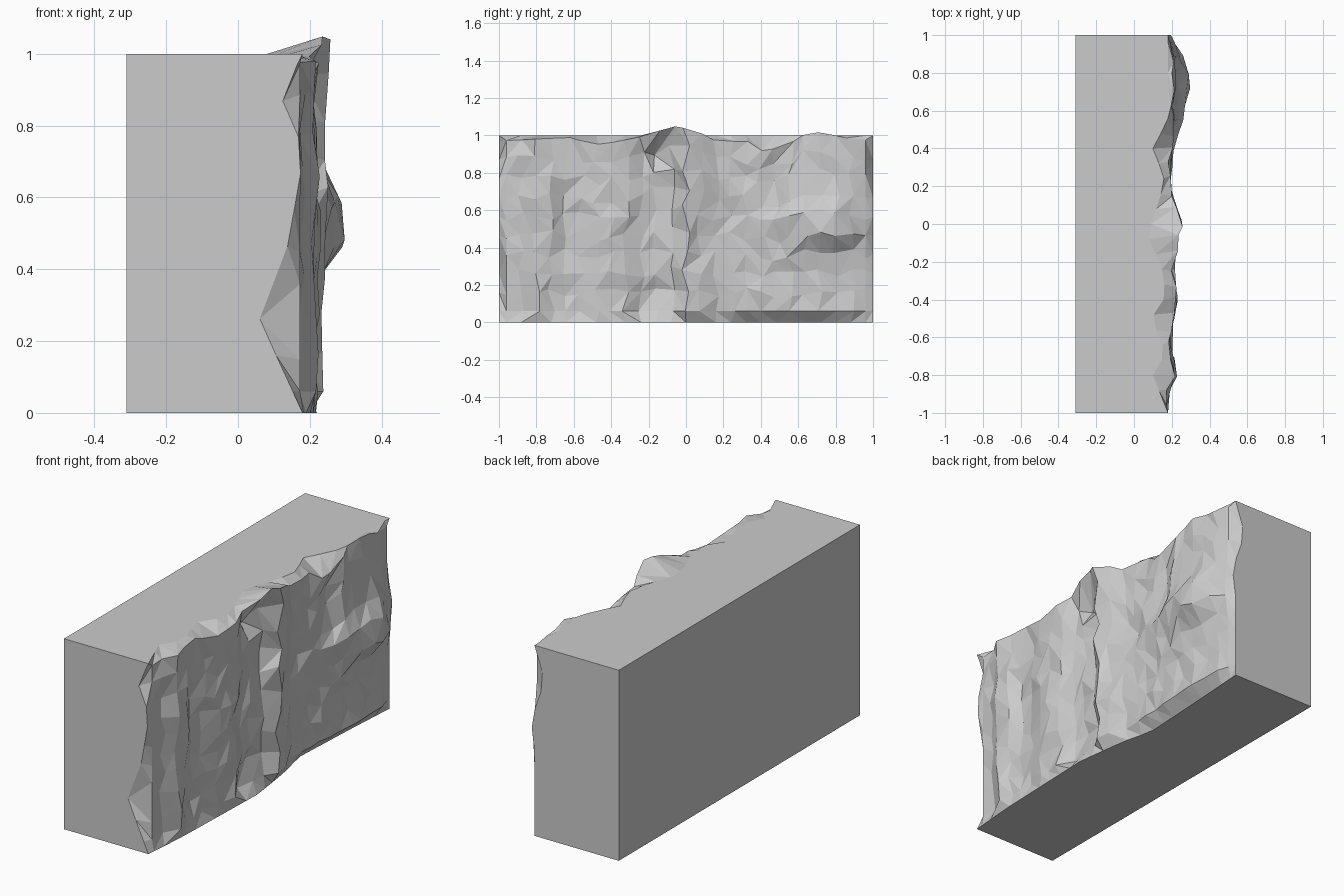
import bpy
import bmesh
import math
import random

random.seed(4)
default_cube = bpy.data.objects.get("Cube")
if default_cube:
    bpy.data.objects.remove(default_cube, do_unlink=True)

BACK = -0.31
EDGE = 0.18
COLUMNS, ROWS = 27, 12


def interp(points, t):
    """Piecewise linear lookup through sorted (key, value) points."""
    if t <= points[0][0]:
        return points[0][1]
    for (a, va), (b, vb) in zip(points, points[1:]):
        if t <= b:
            return va + (vb - va) * (t - a) / (b - a)
    return points[-1][1]


# Depth of the rock along the length
crest = [(-1, .17), (-.85, .18), (-.78, .23), (-.69, .19), (-.6, .18), (-.5, .2),
         (-.35, .23), (-.25, .18), (-.08, .19), (0, .24), (.2, .18), (.4, .2),
         (.7, .21), (.9, .21), (1, EDGE)]
# Inner rim where the flat top ends, and height of the lip in front of it
rim = [(-1, EDGE), (-.8, .1), (-.68, .17), (-.5, .09), (-.38, .17), (-.25, .15),
       (-.05, .07), (.14, .14), (.25, .16), (.4, .1), (.55, .18), (1, EDGE)]
lip = [(-1, .97), (-.6, .99), (-.5, .95), (-.27, .98), (-.1, 1.05), (0, 1.04),
       (.2, .96), (.3, .98), (.43, .9), (.6, .99), (.7, 1.02), (.85, .99), (1, .97)]
# Foot of the rock, with an undercut near the middle
foot = [(-1, EDGE), (-.75, .2), (-.15, .22), (.14, EDGE), (.3, .14), (.7, .16), (1, EDGE)]
# Chipped outlines of the two ends
front_edge = [(0, EDGE), (.26, .06), (.47, .14), (.73, .185), (.88, .12), (1, EDGE)]
rear_edge = [(0, EDGE), (.45, .18), (.6, .2), (.83, .12), (1, EDGE)]

# Bulges and hollows: y, z, half width, half height, depth
bumps = [(.73, .52, .2, .15, .1), (.45, .75, .07, .12, -.03),
         (-.1, 1.02, .13, .05, .05), (-.17, .92, .07, .04, -.05),
         (.03, .86, .06, .05, .03), (-.1, .65, .05, .16, -.03),
         (-.15, .2, .06, .05, -.03), (-.45, .5, .1, .06, .015)]


def rock_depth(y, z):
    x = interp(crest, y)
    for by, bz, sy, sz, depth in bumps:
        if depth > 0 and z < bz:
            sz *= 0.75
        x += depth * math.exp(-((y - by) / sy) ** 2 - ((z - bz) / sz) ** 2)
    return x


def wobble(amount):
    return random.uniform(-amount, amount)


def column_y(i):
    if i in (0, COLUMNS - 1):
        return -1 if i == 0 else 1
    return -0.96 + 1.92 * (i - 1) / (COLUMNS - 3)


def rock_point(i, j):
    """Position of a rock vertex; row 0 is the foot, the last row the rim."""
    y = column_y(i)
    inner = 0 < i < COLUMNS - 1
    if j == 0:
        return interp(foot, y), y, 0
    if j == ROWS - 1:
        return interp(rim, y), y, 1
    low = 0.06
    z = low + (interp(lip, y) - low) * (j - 1) / (ROWS - 3)
    if not inner:
        return interp(front_edge if i == 0 else rear_edge, z), y, z
    x = rock_depth(y, z)
    if 1 < i < COLUMNS - 2:
        y += wobble(0.022)
        x += wobble(0.012)
    if 1 < j < ROWS - 2:
        z += wobble(0.025)
    return x, y, z


# Rough rock face
bm = bmesh.new()
grid = [[bm.verts.new(rock_point(i, j)) for j in range(ROWS)] for i in range(COLUMNS)]
for i in range(COLUMNS - 1):
    for j in range(ROWS - 1):
        a, b = grid[i][j], grid[i + 1][j]
        c, d = grid[i + 1][j + 1], grid[i][j + 1]
        if random.random() < 0.5:
            bm.faces.new((a, b, c))
            bm.faces.new((a, c, d))
        else:
            bm.faces.new((a, b, d))
            bm.faces.new((b, c, d))

# Flat block behind the rock
front_low, front_high, rear_low, rear_high = [
    bm.verts.new((BACK, y, z)) for y in (-1, 1) for z in (0, 1)]
bm.faces.new([front_high, rear_high] + [col[-1] for col in reversed(grid)])
bm.faces.new([rear_low, front_low] + [col[0] for col in grid])
bm.faces.new([front_high, front_low] + grid[0])
bm.faces.new([rear_low, rear_high] + grid[-1][::-1])
bm.faces.new([front_low, front_high, rear_high, rear_low])
bmesh.ops.recalc_face_normals(bm, faces=bm.faces)
bmesh.ops.triangulate(bm, faces=[f for f in bm.faces if len(f.verts) > 4])

mesh = bpy.data.meshes.new("cliff_block")
bm.to_mesh(mesh)
bm.free()
cliff = bpy.data.objects.new("cliff_block", mesh)
bpy.context.collection.objects.link(cliff)

# Plain grey stone
stone = bpy.data.materials.new("grey_stone")
stone.use_nodes = True
colour = (0.6, 0.6, 0.6, 1)
stone.diffuse_color = colour
stone.node_tree.nodes["Principled BSDF"].inputs["Base Color"].default_value = colour
mesh.materials.append(stone)
